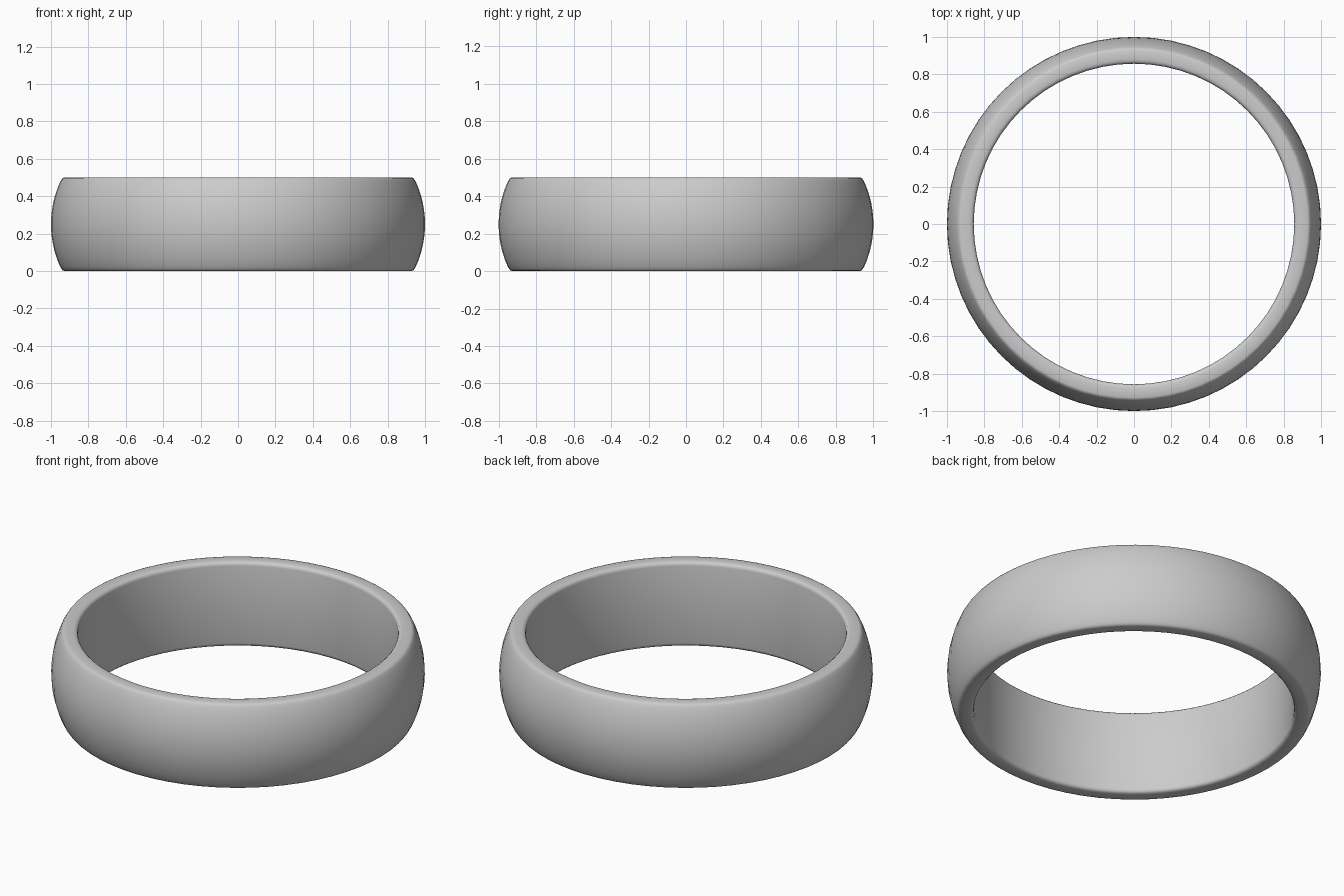
import bpy, bmesh, math

if "Cube" in bpy.data.objects:
    bpy.data.objects.remove(bpy.data.objects["Cube"])

SEGMENTS = 64
HEIGHT = 0.5
MID = HEIGHT / 2

# Upper half of the band's cross-section: (radius, height above the middle)
half = []
DOME_R = 0.55
for i in range(7):                                   # domed outer face
    h = 0.225 * i / 6
    half.append((1.0 - DOME_R + math.sqrt(DOME_R**2 - h**2), h))
half += [(0.944, 0.238), (0.938, 0.246), (0.928, 0.25),   # outer rim rounding
         (0.880, 0.25), (0.868, 0.247), (0.860, 0.240),   # inner rim rounding
         (0.857, 0.228), (0.857, 0.0)]                    # straight inner wall

# Mirror to the lower half to close the loop
profile = half + [(r, -h) for r, h in reversed(half[1:-1])]

# Revolve the section around z
bm = bmesh.new()
rings = []
for s in range(SEGMENTS):
    a = 2 * math.pi * s / SEGMENTS
    rings.append([bm.verts.new((r * math.cos(a), r * math.sin(a), h + MID))
                  for r, h in profile])
n = len(profile)
for s in range(SEGMENTS):
    p, q = rings[s], rings[(s + 1) % SEGMENTS]
    for i in range(n):
        j = (i + 1) % n
        bm.faces.new((p[i], q[i], q[j], p[j]))
bmesh.ops.recalc_face_normals(bm, faces=bm.faces)
for f in bm.faces:
    f.smooth = True

mesh = bpy.data.meshes.new("ring_band")
bm.to_mesh(mesh)
bm.free()
band = bpy.data.objects.new("ring_band", mesh)
bpy.context.collection.objects.link(band)
